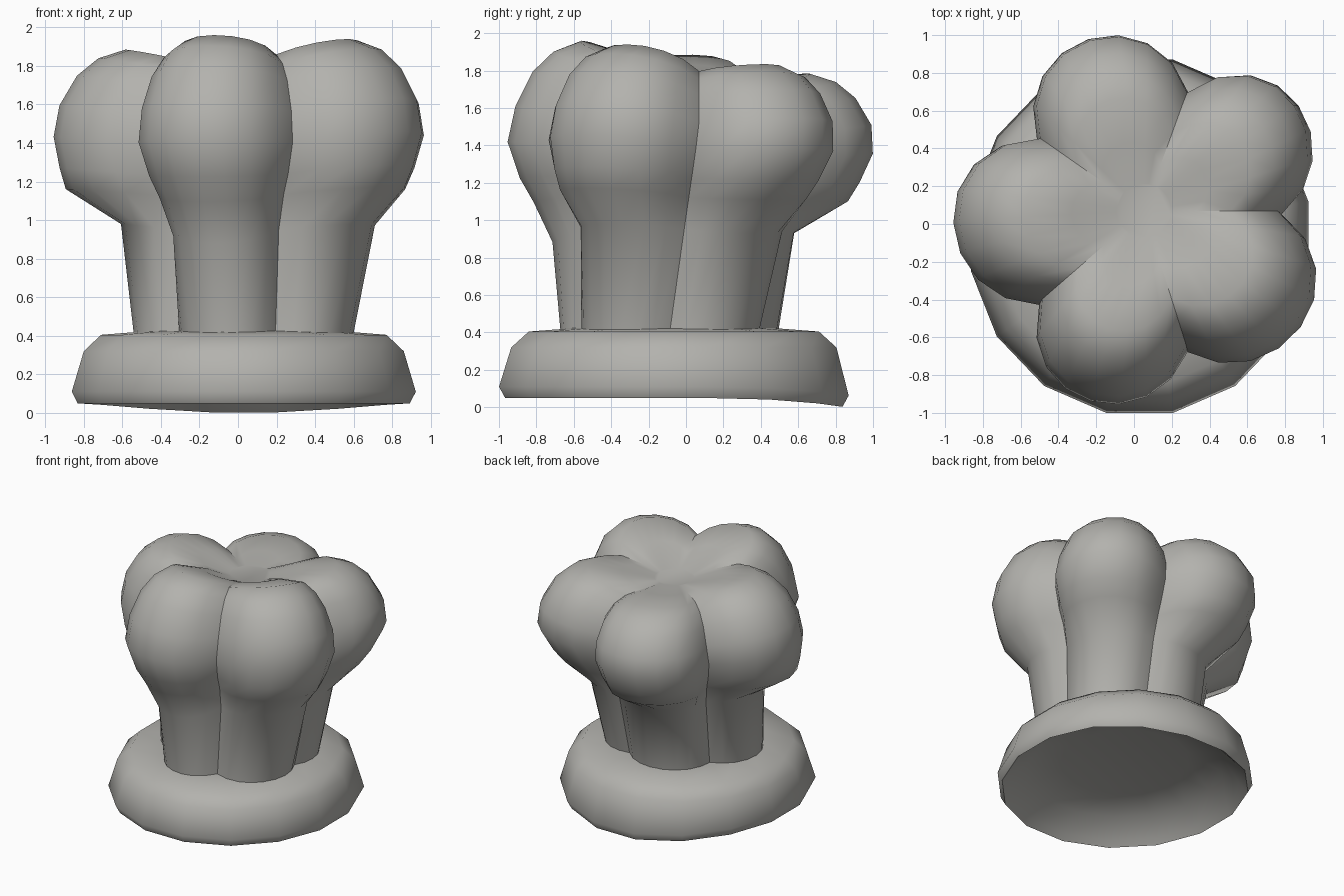
import bpy, bmesh, math

if "Cube" in bpy.data.objects:
    bpy.data.objects.remove(bpy.data.objects["Cube"])

mat = bpy.data.materials.new("warm_grey_cloth")
mat.diffuse_color = (0.45, 0.445, 0.42, 1)
mat.use_nodes = True
mat.node_tree.nodes["Principled BSDF"].inputs["Base Color"].default_value = mat.diffuse_color


def loft(name, rings, cap_start, cap_end, crease_every=0):
    """Skin closed rings of points, smooth shaded with sharp creases."""
    bm = bmesh.new()
    rows = [[bm.verts.new(p) for p in ring] for ring in rings]
    n = len(rows[0])
    for a, b in zip(rows, rows[1:]):
        for i in range(n):
            j = (i + 1) % n
            bm.faces.new((a[i], a[j], b[j], b[i]))
    if cap_start:
        bm.faces.new(rows[0][::-1])
    if cap_end:
        bm.faces.new(rows[-1])
    bmesh.ops.recalc_face_normals(bm, faces=bm.faces)
    for f in bm.faces:
        f.smooth = True
    for e in bm.edges:
        e.smooth = e.calc_face_angle(0) < math.radians(60)
    if crease_every:
        for a, b in zip(rows[:-2], rows[1:-1]):
            for i in range(0, n, crease_every):
                bm.edges.get((a[i], b[i])).smooth = False
    me = bpy.data.meshes.new(name)
    bm.to_mesh(me)
    bm.free()
    me.materials.append(mat)
    ob = bpy.data.objects.new(name, me)
    bpy.context.collection.objects.link(ob)
    return ob


# Brim: rounded lopsided band, hollow underneath, dipping at the back
profile = [(.50, .25), (.76, .20), (.92, .09), (.965, .05),
           (1.0, .11), (.93, .32), (.83, .405), (.55, .425)]
SIDES = 16
rings = []
for k, (s, z) in enumerate(profile):
    ring = []
    for i in range(SIDES):
        a = math.tau * (i + .5) / SIDES
        dip = .05 * max(0, math.sin(a)) ** 3 if 2 <= k <= 4 else 0
        ring.append((.03 + .91 * s * math.cos(a),
                     -.065 + .953 * s * math.sin(a), z - dip))
    rings.append(ring)
loft("brim", rings, True, True)


# Crown: five puffs separated by creases, swept around a leaning centre line
MID = 1.75


def column(base, waist, reach, waist_z, top, under):
    h = top - waist_z
    pts = [(base, .38), (waist, waist_z),
           (waist + (reach - waist) * under, waist_z + .2 * h),
           (waist + (reach - waist) * (.5 + .5 * under), waist_z + .32 * h)]
    for k, f in ((.5, 1), (.68, .97), (.85, .88), (.95, .77), (1, .63)):
        pts.append((reach * f, waist_z + k * h))
    pts.append((reach * .38, top * .6 + MID * .4))
    pts.append((.145, MID))
    return pts


# start angle, waist radius, reach, waist height, top height, underside fullness
puffs = [(-72.5, .73, 1.03, .98, 1.94, .66),
         (0, .66, 1.0, .93, 1.835, .55),
         (70, .60, .975, .93, 1.785, .74),
         (145, .66, 1.01, .98, 1.885, .82),
         (221, .71, 1.035, .88, 1.96, .42)]
# crease at the start of each puff: stem radius, waist radius, reach
creases = [(.47, .53, .77), (.50, .57, .73), (.50, .55, .69),
           (.48, .53, .69), (.47, .50, .735)]
SEG = 8
columns = []
for n, (a0, *shape) in enumerate(puffs):
    m = (n + 1) % 5
    a1 = puffs[m][0] + (360 if n == 4 else 0)
    peak = column(.59, *shape)
    sides = [column(*creases[c], .95, (o[4] + shape[3]) / 2 - .09, .35)
             for c, o in ((n, puffs[n - 1]), (m, puffs[m]))]
    for i in range(SEG):
        u = 2 * i / SEG - 1
        w = 1 - abs(u) ** 2.1
        side = sides[0] if u < 0 else sides[1]
        a = math.radians(a0 + (a1 - a0) * i / SEG)
        col = []
        for (rs, zs), (rp, zp) in zip(side, peak):
            r, z = rs + (rp - rs) * w, zs + (zp - zs) * w
            t = min(1, max(0, (z - .4) / 1.1))
            col.append((.052 + r * math.cos(a),
                        -.09 + .16 * t + r * math.sin(a), z))
        columns.append(col)
loft("puffed_crown", list(zip(*columns)), True, True, SEG)
